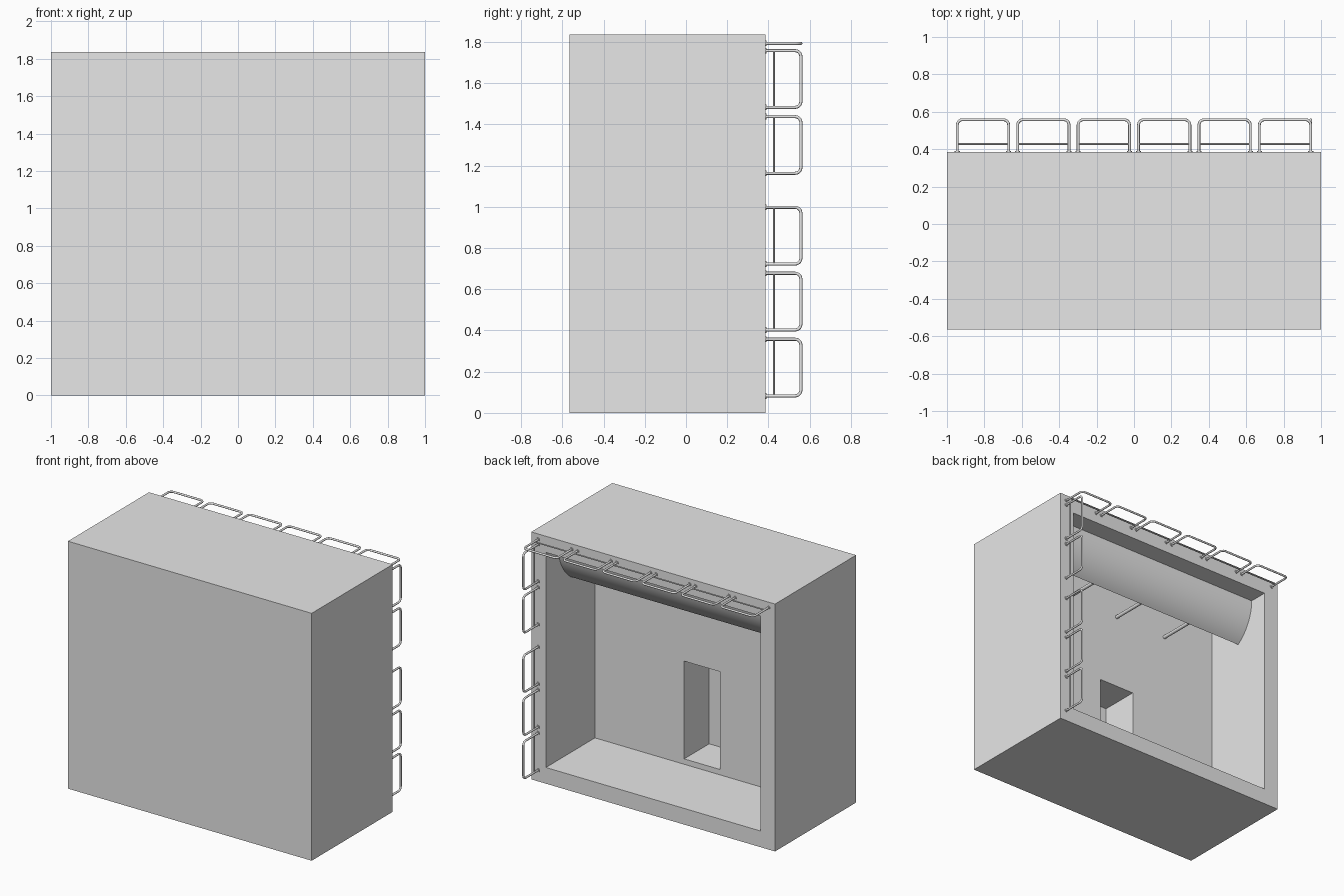
import bpy, bmesh, math
from mathutils import Vector

if "Cube" in bpy.data.objects:
    bpy.data.objects.remove(bpy.data.objects["Cube"], do_unlink=True)

GREY = bpy.data.materials.new("plain grey")
GREY.use_nodes = True
GREY.diffuse_color = (0.8, 0.8, 0.8, 1)
GREY.node_tree.nodes["Principled BSDF"].inputs["Base Color"].default_value = (0.8, 0.8, 0.8, 1)

HEIGHT, RIM = 1.835, 0.12
FRONT, BACK, WALL, NICHE = -0.565, 0.385, -0.19, -0.483


def add_mesh(name, bm, smooth=False):
    bmesh.ops.recalc_face_normals(bm, faces=bm.faces)
    mesh = bpy.data.meshes.new(name)
    bm.to_mesh(mesh)
    bm.free()
    mesh.materials.append(GREY)
    obj = bpy.data.objects.new(name, mesh)
    bpy.context.collection.objects.link(obj)
    if smooth:
        bpy.ops.object.select_all(action='DESELECT')
        obj.select_set(True)
        bpy.context.view_layer.objects.active = obj
        bpy.ops.object.shade_smooth_by_angle(angle=math.radians(40))
    return obj


def add_rod(bm, start, end, radius, sides=10):
    start, end = Vector(start), Vector(end)
    axis = end - start
    turn = axis.to_track_quat('Z', 'Y').to_matrix().to_4x4()
    turn.translation = (start + end) / 2
    bmesh.ops.create_cone(bm, cap_ends=True, segments=sides, radius1=radius,
                          radius2=radius, depth=axis.length, matrix=turn)


# Housing: nested rectangles lofted from the front, over the rim, into the room and niche
def ring(bm, half_x, low, high, y):
    return [bm.verts.new((x, y, z)) for x, z in
            ((-half_x, low), (half_x, low), (half_x, high), (-half_x, high))]


bm = bmesh.new()
inner = (1 - RIM, RIM, HEIGHT - RIM)
niche = (0.148, 0.16, 0.885)
rings = [ring(bm, *shape, y) for shape, y in (
    ((1, 0, HEIGHT), FRONT), ((1, 0, HEIGHT), BACK),
    (inner, BACK), (inner, WALL), (niche, WALL), (niche, NICHE))]
for a, b in zip(rings, rings[1:]):
    for i in range(4):
        j = (i + 1) % 4
        bm.faces.new((a[i], a[j], b[j], b[i]))
bm.faces.new(rings[0])
bm.faces.new(rings[-1])
add_mesh("housing", bm)

# Curved shade hanging from the ceiling, curling towards the inner wall
bm = bmesh.new()
top_y, top_z, radius, thick, steps = 0.243, HEIGHT - RIM, 0.36, 0.02, 20
outer, under = [], []
for i in range(steps + 1):
    angle = math.radians(54) * i / steps
    for side, r in ((outer, radius), (under, radius - thick)):
        side.append((top_y - radius + r * math.cos(angle), top_z - r * math.sin(angle)))
profile = outer + under[::-1]
ends = [[bm.verts.new((x, y, z)) for y, z in profile] for x in (RIM - 1, 1 - RIM)]
for i in range(len(profile)):
    j = (i + 1) % len(profile)
    bm.faces.new((ends[0][i], ends[0][j], ends[1][j], ends[1][i]))
for end in ends:
    bm.faces.new(end)
add_mesh("curved_shade", bm, smooth=True)

# Support rods between the inner wall and the shade
bm = bmesh.new()
for x in (-0.44, 0, 0.44):
    add_rod(bm, (x, WALL, 1.447), (x, 0.1, 1.447), 0.013, 16)
add_mesh("shade_support_rods", bm, smooth=True)


# Bent tube bracket with a crossbar and foot discs; "along" is its width direction
def bracket(name, centre, along):
    half, reach, bend, tube = 0.1375, 0.5575, 0.028, 0.0075
    centre, along = Vector(centre), Vector(along)
    out = Vector((0, 1, 0))

    def at(u, y):
        return centre + along * u + out * y

    # Half of the path, then its mirror image
    path = [(half, BACK)]
    for i in range(6):
        a = math.radians(90) * i / 5
        path.append((half - bend + bend * math.cos(a), reach - bend + bend * math.sin(a)))
    path += [(-u, y) for u, y in reversed(path)]

    # Sweep a circle along the planar path
    bm = bmesh.new()
    normal = along.cross(out)
    points = [at(u, y) for u, y in path]
    loops = []
    for i, p in enumerate(points):
        before, after = points[max(i - 1, 0)], points[min(i + 1, len(points) - 1)]
        across = (after - before).normalized().cross(normal)
        loops.append([bm.verts.new(p + tube * (across * math.cos(k * math.tau / 10)
                                               + normal * math.sin(k * math.tau / 10)))
                      for k in range(10)])
    for a, b in zip(loops, loops[1:]):
        for k in range(10):
            n = (k + 1) % 10
            bm.faces.new((a[k], a[n], b[n], b[k]))
    bm.faces.new(loops[0])
    bm.faces.new(loops[-1])

    add_rod(bm, at(-half, 0.427), at(half, 0.427), 0.005, 8)
    for u in (-half, half):
        add_rod(bm, at(u, BACK), at(u, BACK + 0.006), 0.014, 14)
    add_mesh(name, bm, smooth=True)


# Row across the top of the rim, and a column down its left side
for i in range(6):
    bracket(f"top_bracket_{i + 1}", ((i - 2.5) * 0.323, 0, 1.793), (1, 0, 0))
for i, z in enumerate((0.22, 0.54, 0.86, 1.3, 1.62)):
    bracket(f"side_bracket_{i + 1}", (0.945, 0, z), (0, 0, 1))
